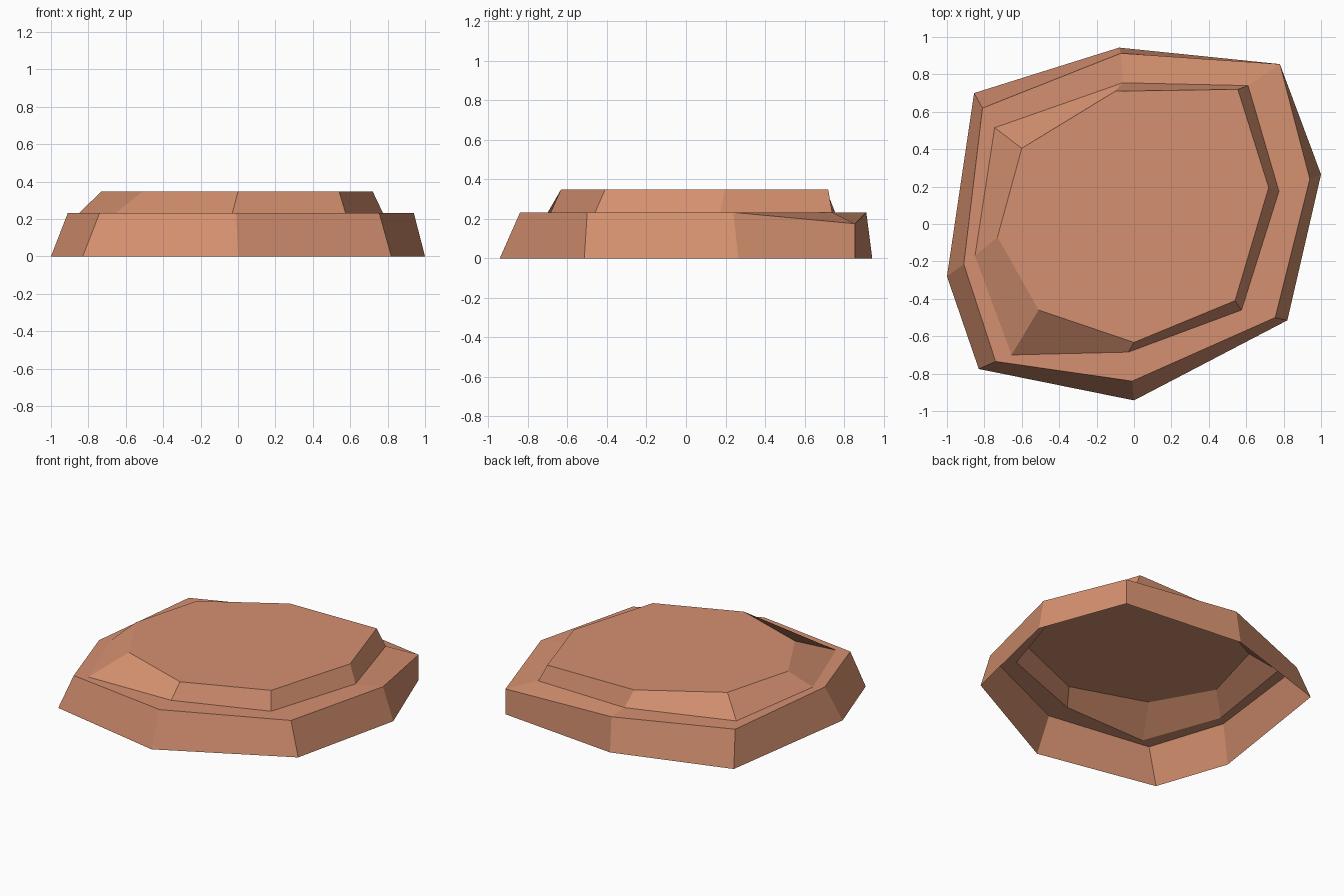
import bpy, bmesh

if "Cube" in bpy.data.objects:
    bpy.data.objects.remove(bpy.data.objects["Cube"])

clay = bpy.data.materials.new("terracotta")
clay.diffuse_color = (0.66, 0.28, 0.16, 1)
clay.use_nodes = True
clay.node_tree.nodes["Principled BSDF"].inputs["Base Color"].default_value = clay.diffuse_color

# Irregular eight-sided outlines, from the ground up (open underneath)
base = [(-1, -.28), (-.83, -.775), (0, -.943), (.82, -.515),
        (1, .265), (.78, .855), (-.08, .943), (-.855, .70)]
rim = [(-.91, -.215), (-.74, -.735), (-.01, -.84), (.755, -.50),
       (.94, .24), (.78, .855), (-.07, .913), (-.81, .62)]
step = [(-.85, -.17), (-.655, -.70), (-.03, -.685), (.575, -.46),
        (.775, .175), (.61, .74), (-.06, .755), (-.745, .515)]
top = [(-.73, -.07), (-.51, -.46), (0, -.633), (.54, -.41),
       (.72, .195), (.555, .72), (-.10, .71), (-.60, .405)]

bm = bmesh.new()
rings = [[bm.verts.new((x, y, z)) for x, y in outline]
         for outline, z in ((base, 0), (rim, .232), (step, .232), (top, .348))]
rings[1][5].co.z = .175          # chipped corner of the rim

# Outer wall, ledge and upper wall
for low, high in zip(rings, rings[1:]):
    for i in range(8):
        j = (i + 1) % 8
        bm.faces.new((low[i], low[j], high[j], high[i]))
# Flat top
bm.faces.new(rings[-1])

mesh = bpy.data.meshes.new("stepped_rock")
bm.to_mesh(mesh)
bm.free()
mesh.materials.append(clay)
rock = bpy.data.objects.new("stepped_rock", mesh)
bpy.context.collection.objects.link(rock)
